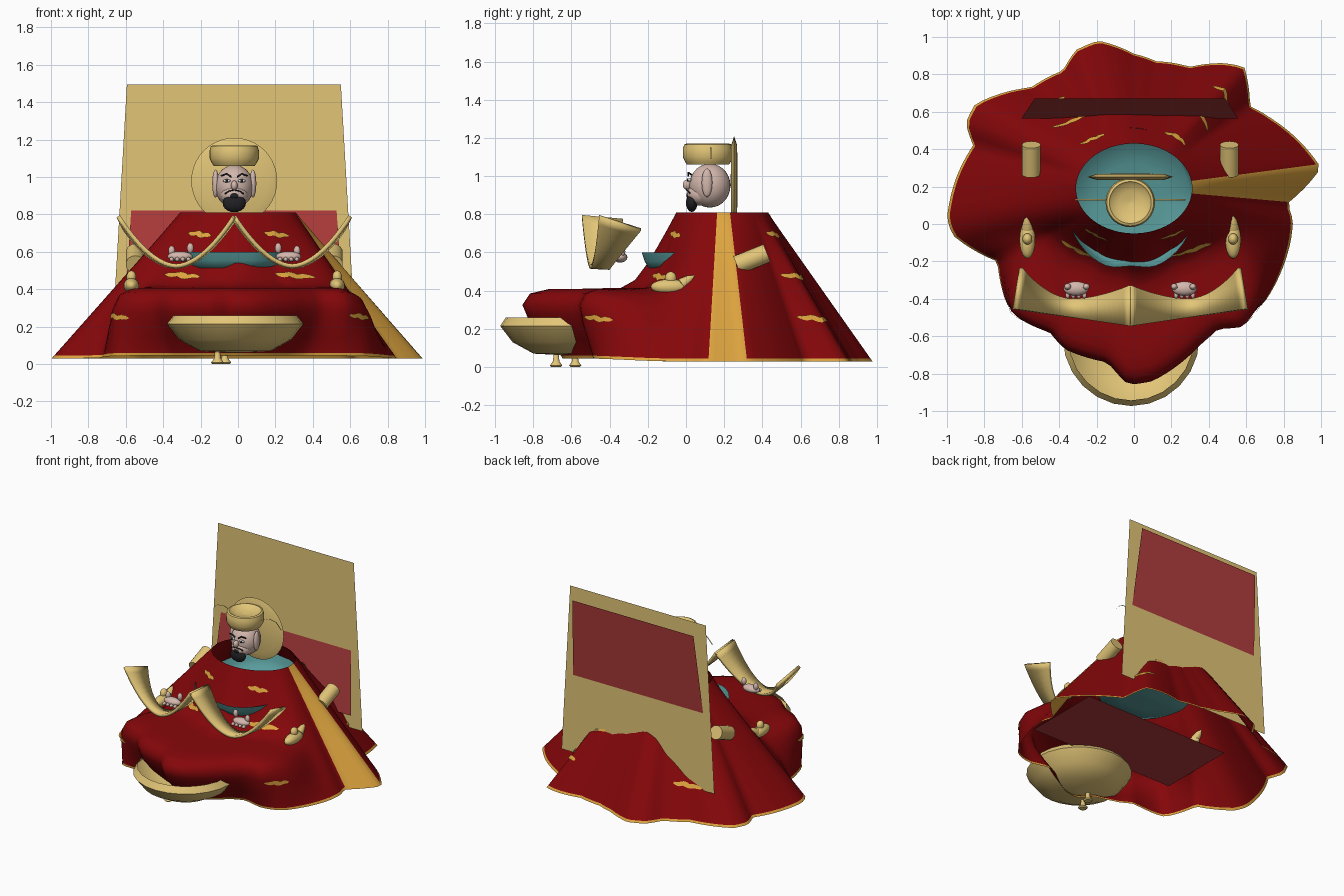
import bpy, bmesh
from math import sin, cos, pi, tau, atan2, hypot, radians
from mathutils import Matrix, Vector, Euler

if "Cube" in bpy.data.objects:
    bpy.data.objects.remove(bpy.data.objects["Cube"])


def material(name, r, g, b):
    m = bpy.data.materials.new(name)
    m.use_nodes = True
    m.diffuse_color = (r, g, b, 1)
    m.node_tree.nodes["Principled BSDF"].inputs["Base Color"].default_value = (r, g, b, 1)
    return m


RED = material("robe_red", .235, .002, .003)
TRIM = material("trim_gold", .73, .375, .05)
GOLD = material("pale_gold", .76, .56, .185)
PANEL = material("panel_red", .44, .045, .045)
TEAL = material("teal", .10, .33, .33)
SKIN = material("skin", .66, .48, .42)
BLACK = material("black", .015, .015, .018)
WHITE = material("white", .8, .8, .78)


def make(name, verts, faces, mats, smooth=40):
    me = bpy.data.meshes.new(name)
    me.from_pydata(verts, [], faces)
    ob = bpy.data.objects.new(name, me)
    bpy.context.collection.objects.link(ob)
    for m in mats if isinstance(mats, list) else [mats]:
        me.materials.append(m)
    if smooth:
        bpy.ops.object.select_all(action='DESELECT')
        ob.select_set(True)
        bpy.context.view_layer.objects.active = ob
        bpy.ops.object.shade_smooth_by_angle(angle=radians(smooth))
    return ob


def loft(name, nu, nv, fn, mats, wrap=False, smooth=40):
    """Grid surface: fn(i, j) gives each point; i may wrap round."""
    rows = nu if wrap else nu + 1
    verts = [fn(i, j) for i in range(rows) for j in range(nv + 1)]
    idx = lambda i, j: (i % rows) * (nv + 1) + j
    faces = [(idx(i, j), idx(i, j + 1), idx(i + 1, j + 1), idx(i + 1, j))
             for i in range(nu) for j in range(nv)]
    return make(name, verts, faces, mats, smooth)


def lathe(name, profile, loc, mat, n=32, rot=(0, 0, 0)):
    """Turn a top-to-bottom (radius, height) profile about z."""
    m = Matrix.Translation(loc) @ Euler(rot).to_matrix().to_4x4()

    def point(i, j):
        r, z = profile[j]
        return m @ Vector((r * cos(tau * i / n), r * sin(tau * i / n), z))
    return loft(name, n, len(profile) - 1, point, mat, True)


def ball(name, loc, size, mat, rot=(0, 0, 0), seg=20):
    bm = bmesh.new()
    m = Matrix.LocRotScale(Vector(loc), Euler(rot), Vector(size))
    bmesh.ops.create_uvsphere(bm, u_segments=seg, v_segments=seg // 2, radius=1, matrix=m)
    me = bpy.data.meshes.new(name)
    bm.to_mesh(me)
    bm.free()
    ob = bpy.data.objects.new(name, me)
    bpy.context.collection.objects.link(ob)
    me.materials.append(mat)
    me.shade_smooth()
    return ob


def rod(name, pts, r, mat):
    cu = bpy.data.curves.new(name, 'CURVE')
    cu.dimensions = '3D'
    cu.bevel_depth = r
    cu.bevel_resolution = 1
    cu.use_fill_caps = True
    sp = cu.splines.new('POLY')
    sp.points.add(len(pts) - 1)
    for p, q in zip(sp.points, pts):
        p.co = (*q, 1)
    cu.materials.append(mat)
    bpy.context.collection.objects.link(bpy.data.objects.new(name, cu))


# Robe: wavy outline blended up to an oval neck, with a lap bulging at the front
CY = .19
OUTLINE = [(1, .3), (.74, .56), (.62, .63), (.59, .84), (.48, .86), (.3, .84), (.12, .87), (0, .91),
           (-.19, .98), (-.31, .93), (-.38, .82), (-.55, .73), (-.85, .64), (-.9, .54), (-.86, .42),
           (-.95, .25), (-1, .03), (-.97, -.06), (-.73, -.2), (-.66, -.48), (-.45, -.58),
           (-.37, -.67), (-.14, -.74), (-.03, -.86), (.1, -.84), (.36, -.64), (.45, -.56),
           (.58, -.55), (.71, -.4), (.84, -.08), (.85, .02), (.82, .11)]
POLAR = sorted((atan2(y - CY, x) % tau, hypot(x, y - CY)) for x, y in OUTLINE)
POLAR = [(POLAR[-1][0] - tau, POLAR[-1][1])] + POLAR + [(POLAR[0][0] + tau, POLAR[0][1])]
SIDE_Z = [.81, .74, .67, .6, .53, .46, .39, .32, .25, .18, .11, .045, .03]
LAP = [(0, .81), (.06, .72), (.13, .62), (.2, .53), (.27, .455), (.36, .415), (.6, .41), (.83, .408),
       (.95, .385), (1, .325), (.95, .23), (.75, .06), (.74, .045)]


def reach(a):
    a %= tau
    for (a0, r0), (a1, r1) in zip(POLAR, POLAR[1:]):
        if a0 <= a <= a1:
            return r0 + (r1 - r0) * (a - a0) / (a1 - a0)


def ease(x):
    x = max(0, min(1, x))
    return x * x * (3 - 2 * x)


def robe_point(a, t):
    j = min(int(t), len(LAP) - 2)
    f = t - j
    mix = lambda p, q: p + (q - p) * f
    w = ease((-sin(a) - .3) / .5)
    z = mix(SIDE_Z[j], SIDE_Z[j + 1])
    s = (.81 - z) / .78
    lap = mix(LAP[j][0], LAP[j + 1][0])
    if t > 9:  # only the middle of the lap tucks under
        lap = 1 - (1 - lap) * ease((-sin(a) - .65) / .3)
    s += (lap - s) * w
    z += (mix(LAP[j][1], LAP[j + 1][1]) - z) * w
    neck = .31 * .24 / hypot(.24 * cos(a), .31 * sin(a))
    r = neck + (reach(a) - neck) * s
    return Vector((r * cos(a), CY + r * sin(a), z))


def robe_at_height(a, z):
    lo, hi = 0, len(LAP) - 1
    for _ in range(16):
        mid = (lo + hi) / 2
        lo, hi = (mid, hi) if robe_point(a, mid).z > z else (lo, mid)
    return robe_point(a, lo)


N, SUB = 144, 2
LAST = (len(LAP) - 1) * SUB
robe = loft("robe", N, LAST, lambda i, j: robe_point(tau * i / N, j / SUB), [RED, TRIM], True, 100)
for k, p in enumerate(robe.data.polygons):
    i, j = divmod(k, LAST)
    if j >= LAST - SUB or i < 3 or i >= N - 2:
        p.material_index = 1

# Cloud patches at three heights on each diagonal
for q in range(4):
    for z, spread, shift in ((.69, .06, .1), (.47, .09, .06), (.25, .08, 0)):
        a0 = pi / 4 + q * pi / 2 + (shift if q in (0, 2) else -shift)
        r0 = hypot(*(robe_at_height(a0, z).xy - Vector((0, CY))))
        for n, (du, dz) in enumerate(((-.4, .005), (.4, -.005))):
            def patch(i, j):
                u = i / 4 - 1
                a = a0 + (du + u * .75) * spread / r0
                h = z + dz + (1 - j) * .013 * (1 - u * u) ** .5 + .003 * sin(5 * u)
                return robe_at_height(a, h) + Vector((cos(a) * .007, sin(a) * .007, .004))
            loft(f"cloud_{q}_{n}", 8, 2, patch, TRIM)

# Inner garment: steep-rimmed dish inside the robe, its front rim showing as two scallops
DISH = [(0, .5), (.5, .505), (.9, .515), (.96, .555), (1, .6)]


def dish(i, j):
    a, (f, z) = tau * i / 48, DISH[j]
    notch = 1 - .08 * max(0, -sin(a)) ** 30
    return (-.015 + .35 * f * cos(a), .13 + .385 * f * notch * sin(a),
            z + .08 * f * f * max(0, sin(a)))


loft("inner_garment", 48, len(DISH) - 1, dish, TEAL, True, 80)


# Backrest, leaning inset and seat: thin sheets
def sheet(name, top, bottom, mat):
    (w0, y0, z0), (w1, y1, z1) = top, bottom
    c = -.022
    make(name, [(c - w0, y0, z0), (c + w0, y0, z0), (c + w1, y1, z1), (c - w1, y1, z1)],
         [(0, 3, 2, 1)], mat, 0)


sheet("backrest", (.572, .61, 1.495), (.645, .61, .23), GOLD)
sheet("backrest_inset", (.51, .67, 1.42), (.58, .563, .35), PANEL)
sheet("seat", (.61, .22, .24), (.61, -.38, .24), PANEL)

# Open round bowl and little feet
lathe("bowl", [(.335, .26), (.365, .215), (.3, .13), (.19, .07), (0, .06)], (-.015, -.608, 0), GOLD, 24)
for x, y in ((-.11, -.68), (-.07, -.58)):
    lathe("foot", [(0, .07), (.014, .065), (.018, .03), (.034, .008), (.026, 0), (0, 0)],
          (x, y, 0), GOLD, 10)

# Halo disc behind the head
lathe("halo", [(0, .018), (.18, .016), (.23, 0), (.18, -.016), (0, -.018)],
      (-.02, .252, .98), GOLD, 40, (pi / 2, 0, 0))

# Head and face
HX = -.02
ball("head", (HX, .125, .95), (.103, .108, .115), SKIN, seg=28)
ball("jaw", (HX, .075, .905), (.075, .07, .06), SKIN)
ball("nose", (HX, .005, .955), (.018, .022, .026), SKIN)
ball("beard", (HX, .03, .86), (.062, .03, .048), BLACK)
ball("chin_tuft", (HX, .022, .9), (.03, .02, .022), BLACK)
for s in (-1, 1):
    x = lambda d: HX + s * d
    ball("ear", (x(.1), .11, .965), (.018, .028, .075), SKIN)
    ball("eye", (x(.04), .018, .98), (.02, .01, .009), WHITE)
    ball("pupil", (x(.04), .01, .98), (.008, .006, .008), BLACK)
    rod("eyebrow", [(x(.015), .012, 1.0), (x(.04), .012, 1.018), (x(.07), .03, 1.006)], .005, BLACK)
    rod("moustache", [(x(.005), .0, .93), (x(.03), .006, .925), (x(.05), .02, .91)], .004, BLACK)
    wire = [(.12, 1.12), (.19, 1.15), (.25, 1.14), (.295, 1.09)]
    loft("hat_wire", 3, 1, lambda i, j: (x(wire[i][0]), .126 + .008 * j, wire[i][1]), GOLD)

# Hat with a shallow hollow crown
lathe("hat", [(0, 1.135), (.06, 1.142), (.1, 1.158), (.112, 1.17), (.125, 1.165), (.132, 1.14),
              (.132, 1.1), (.12, 1.075), (.11, 1.06), (0, 1.06)], (HX, .115, 0), GOLD, 36)

# Hanging ribbons, hands, ingots and scrolls on both sides
for s in (-1, 1):
    def ribbon(i, j):
        u = i / 12 - 1
        e = abs(u) ** 1.8
        x = HX + s * (.31 + .31 * u)
        if j == 0:
            return (x, -.5 + .045 * u, .525 + .265 * e)
        return (x - s * .035 * e * (u > 0), -.40 + (.165 if u > 0 else .07) * e,
                .52 + (.2 if u > 0 else .25) * e)
    band = loft("ribbon", 24, 1, ribbon, GOLD)
    thick = band.modifiers.new("thickness", 'SOLIDIFY')
    thick.thickness = .022
    thick.offset = 0

    hx = HX + s * .29
    ball("hand", (hx, -.345, .575), (.068, .038, .028), SKIN)
    for d, h in ((-.055, .62), (.045, .605)):
        ball("raised_finger", (hx + s * d, -.335, h), (.018, .017, .028), SKIN)
    for k in range(4):
        ball("fingertip", (hx + (k - 1.5) * .03, -.38, .56), (.012, .018, .012), SKIN)

    ix = HX + s * .55
    ball("ingot", (ix, -.085, .42), (.042, .1, .04), GOLD)
    ball("ingot_knob", (ix, -.08, .465), (.026, .03, .035), GOLD)
    lathe("ingot_tip", [(0, .08), (.02, .05), (.032, 0), (0, -.02)], (ix, -.02, .435), GOLD, 12,
          (radians(-55), 0, 0))
    lathe("scroll", [(0, .085), (.05, .085), (.05, -.085), (0, -.085)],
          (HX + s * .53, .345, .565), GOLD, 20, (radians(-68), 0, 0))
